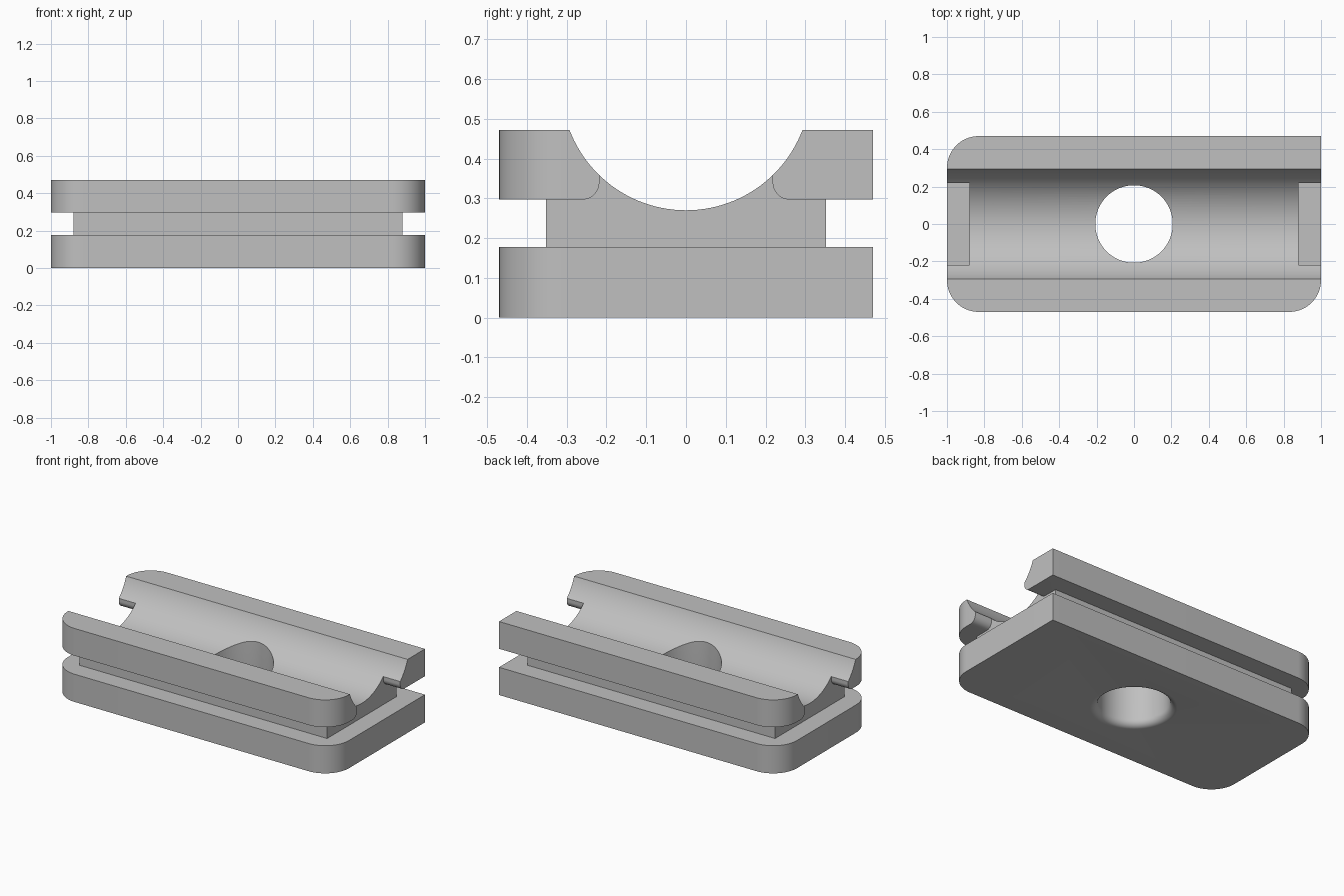
import bpy, bmesh, math
from mathutils import Vector

if "Cube" in bpy.data.objects:
    bpy.data.objects.remove(bpy.data.objects["Cube"])

HALF_Y, TOP, RADIUS = 0.47, 0.472, 0.17
LIP = 0.043

grey = bpy.data.materials.new("plain grey")
grey.use_nodes = True
colour = (0.527, 0.527, 0.527, 1)
grey.diffuse_color = colour
grey.node_tree.nodes["Principled BSDF"].inputs["Base Color"].default_value = colour


def arc(cx, cy, r, start, end, steps):
    """Points on an arc, angles in degrees."""
    angles = [math.radians(start + (end - start) * i / steps) for i in range(steps + 1)]
    return [(cx + r * math.cos(a), cy + r * math.sin(a)) for a in angles]


def loft(name, rings):
    """Closed solid through matching rings of points."""
    bm = bmesh.new()
    loops = [[bm.verts.new(p) for p in ring] for ring in rings]
    for low, high in zip(loops, loops[1:]):
        for i in range(len(low)):
            j = (i + 1) % len(low)
            bm.faces.new((low[i], low[j], high[j], high[i]))
    bm.faces.new(loops[0][::-1])
    bm.faces.new(loops[-1])
    bmesh.ops.recalc_face_normals(bm, faces=bm.faces)
    mesh = bpy.data.meshes.new(name)
    bm.to_mesh(mesh)
    bm.free()
    mesh.materials.append(grey)
    obj = bpy.data.objects.new(name, mesh)
    bpy.context.collection.objects.link(obj)
    return obj


def along_x(name, profile, half):
    return loft(name, [[Vector((x, y, z)) for y, z in profile] for x in (-half, half)])


def along_z(name, outline, low, high):
    return loft(name, [[Vector((x, y, z)) for x, y in outline] for z in (low, high)])


def combine(target, tool, operation):
    """Apply a boolean and discard the tool."""
    mod = target.modifiers.new("combine", "BOOLEAN")
    mod.operation, mod.object, mod.solver = operation, tool, "EXACT"
    bpy.context.view_layer.objects.active = target
    bpy.ops.object.modifier_apply(modifier=mod.name)
    bpy.data.objects.remove(tool)


def rectangle(x, y):
    return [(-x, -y), (x, -y), (x, y), (-x, y)]


# Base slab and narrow neck, with the slab oversized until trimmed
block = along_z("clamp_block", rectangle(1.2, 0.7), -0.1, 0.178)
combine(block, along_z("neck", rectangle(0.88, 0.352), 0.1, 0.46), "UNION")

# Two top rails with rounded lower inner lips
for side in (-1, 1):
    lip = arc(0.218 + LIP, 0.297 + LIP, LIP, 270, 180, 12)
    profile = [(0.7, 0.6), (0.7, 0.297)] + lip + [(0.218, 0.6)]
    rail = along_x("rail", [(side * y, z) for y, z in profile], 1.2)
    combine(block, rail, "UNION")

# Trim to the plan outline: three rounded corners and one square corner
ex, ey = 1 - RADIUS, HALF_Y - RADIUS
outline = [(1, HALF_Y)]
for cx, cy, start in ((-ex, ey, 90), (-ex, -ey, 180), (ex, -ey, 270)):
    outline += arc(cx, cy, RADIUS, start, start + 90, 20)
combine(block, along_z("outline", outline, 0, TOP), "INTERSECT")

# Cylindrical saddle along the length
saddle = arc(0, 0.5835, 0.3135, 0, 360, 128)[:-1]
combine(block, along_x("saddle", saddle, 1.3), "DIFFERENCE")

# Central through hole, flared by a fillet at the underside
flare = [(0.25, -0.1)] + arc(0.25, LIP, LIP, 270, 180, 8) + [(0.207, 0.8)]
hole = loft("hole", [[Vector((x, y, z)) for x, y in arc(0, 0, r, 0, 360, 72)[:-1]]
                     for r, z in flare])
combine(block, hole, "DIFFERENCE")

# Smooth the curves, keep the edges crisp
bpy.ops.object.select_all(action="DESELECT")
block.select_set(True)
bpy.context.view_layer.objects.active = block
bpy.ops.object.shade_smooth_by_angle(angle=math.radians(25))
